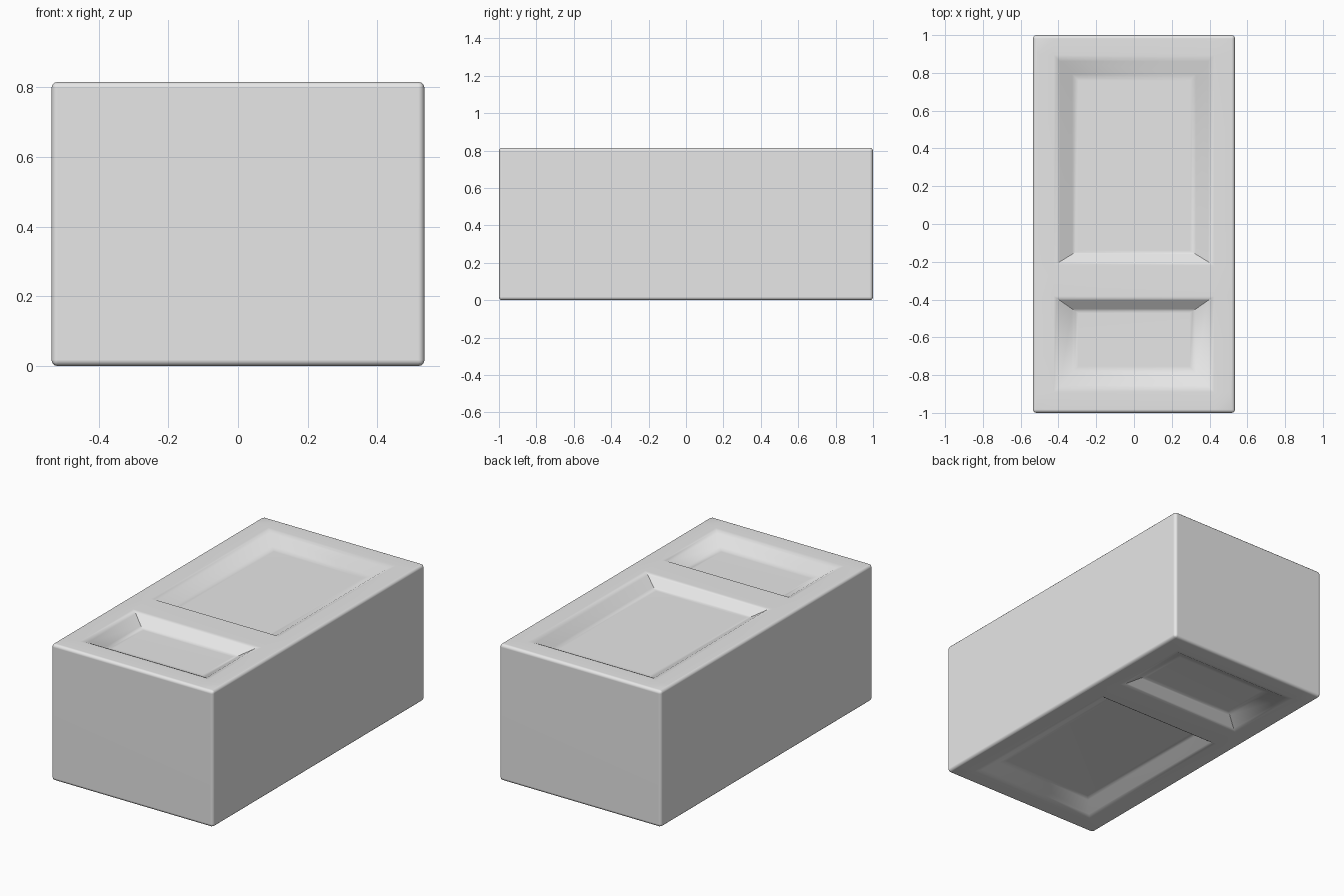
import bpy, bmesh
from math import radians
from mathutils import Vector

if "Cube" in bpy.data.objects:
    bpy.data.objects.remove(bpy.data.objects["Cube"], do_unlink=True)

HALF_X, HALF_Y, HEIGHT = 0.535, 1.0, 0.815
DEPTH = 0.057
OUT_X, IN_X = 0.425, 0.295
# Recesses: outer y range, floor y range
RECESSES = [((-0.22, 0.895), (-0.14, 0.76)),
            ((-0.89, -0.382), (-0.755, -0.472))]
# Wall profile: fraction across, fraction of depth
WALL = [(0.12, 0.04), (0.25, 0.16), (0.75, 0.84), (0.88, 0.96), (1, 1)]


def flat_faces(bm, side):
    """Faces lying flat on the top (side 1) or underside (side -1)."""
    bm.normal_update()
    return [f for f in bm.faces if f.normal.z * side > 0.999]


def cut(bm, side, co, no):
    """Split only the flat faces of one side along a plane."""
    faces = flat_faces(bm, side)
    edges = {e for f in faces for e in f.edges}
    verts = {v for f in faces for v in f.verts}
    bmesh.ops.bisect_plane(bm, geom=faces + list(edges) + list(verts),
                           plane_co=co, plane_no=no, dist=1e-5)


def sink(bm, face, side, outer, inner):
    """Push a rectangular face down in steps along the wall profile."""
    signs = [(1 if v.co.x > 0 else -1,
              1 if v.co.y * side > sum(outer) / 2 else 0) for v in face.verts]
    signs = {v.co.copy().freeze(): s for v, s in zip(face.verts, signs)}
    top = face.verts[0].co.z
    order = [signs[v.co.copy().freeze()] for v in face.verts]
    for across, down in WALL:
        face = bmesh.ops.extrude_discrete_faces(bm, faces=[face])["faces"][0]
        for v, (sx, hi) in zip(face.verts, order):
            x = sx * (OUT_X + (IN_X - OUT_X) * across)
            y = outer[hi] + (inner[hi] - outer[hi]) * across
            v.co = Vector((x, y * side, top - side * DEPTH * down))


# Block with rounded edges
bm = bmesh.new()
bmesh.ops.create_cube(bm, size=1)
for v in bm.verts:
    v.co = Vector((v.co.x * 2 * HALF_X, v.co.y * 2 * HALF_Y,
                   (v.co.z + 0.5) * HEIGHT))
bmesh.ops.bevel(bm, geom=bm.edges[:], offset=0.018, segments=3,
                profile=0.5, affect='EDGES')

# Two recesses on top, and the same pair turned over on the underside
for side in (1, -1):
    for sx in (-1, 1):
        cut(bm, side, (sx * OUT_X, 0, 0), (1, 0, 0))
    for outer, _ in RECESSES:
        for y in outer:
            cut(bm, side, (0, y * side, 0), (0, 1, 0))
    for outer, inner in RECESSES:
        middle = sum(outer) / 2 * side
        face = next(f for f in flat_faces(bm, side)
                    if abs(f.calc_center_median().x) < 0.01
                    and abs(f.calc_center_median().y - middle) < 0.01)
        sink(bm, face, side, outer, inner)

bm.normal_update()
mesh = bpy.data.meshes.new("recessed_block")
bm.to_mesh(mesh)
bm.free()
block = bpy.data.objects.new("recessed_block", mesh)
bpy.context.collection.objects.link(block)

# Plain grey
grey = bpy.data.materials.new("light_grey")
grey.use_nodes = True
grey.diffuse_color = (0.8, 0.8, 0.8, 1)
grey.node_tree.nodes["Principled BSDF"].inputs["Base Color"].default_value = (0.8, 0.8, 0.8, 1)
mesh.materials.append(grey)

# Soft recess edges, crisp mitred corners
bpy.ops.object.select_all(action='DESELECT')
block.select_set(True)
bpy.context.view_layer.objects.active = block
bpy.ops.object.shade_smooth_by_angle(angle=radians(32))
weighted = block.modifiers.new("flat_panels", 'WEIGHTED_NORMAL')
weighted.keep_sharp = True
